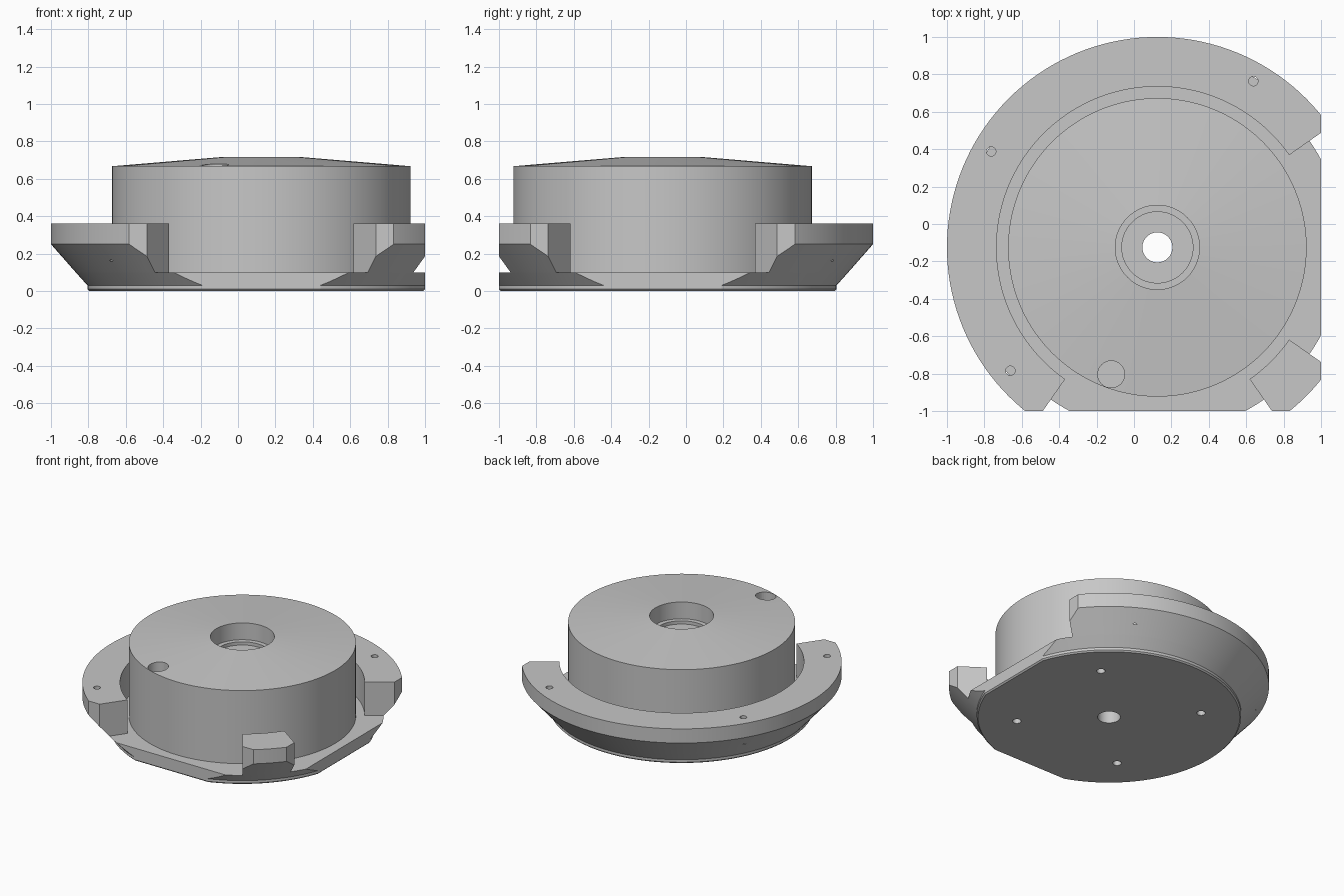
import bpy, bmesh, math
from mathutils import Matrix, Vector

if "Cube" in bpy.data.objects:
    bpy.data.objects.remove(bpy.data.objects["Cube"], do_unlink=True)

CENTRE = Vector((0.125, -0.125, 0))   # axis of the turned parts
UP = Vector((0, 0, 1))

grey = bpy.data.materials.new("machined grey")
grey.use_nodes = True
grey.diffuse_color = (0.57, 0.57, 0.57, 1)
grey.node_tree.nodes["Principled BSDF"].inputs["Base Color"].default_value = grey.diffuse_color


def make_object(name, bm):
    bm.normal_update()
    bmesh.ops.recalc_face_normals(bm, faces=bm.faces)
    if bm.calc_volume(signed=True) < 0:
        bmesh.ops.reverse_faces(bm, faces=bm.faces)
    mesh = bpy.data.meshes.new(name)
    bm.to_mesh(mesh)
    bm.free()
    mesh.materials.append(grey)
    obj = bpy.data.objects.new(name, mesh)
    bpy.context.collection.objects.link(obj)
    return obj


def revolve(name, profile, start=0, end=360):
    """Turn a closed (radius, height) profile about the centre axis."""
    bm = bmesh.new()
    full = end - start == 360
    steps = max(8, round((end - start) / 2.5))
    rings = []
    for i in range(steps if full else steps + 1):
        a = math.radians(start + (end - start) * i / steps)
        rings.append([bm.verts.new(CENTRE + Vector((r * math.cos(a), r * math.sin(a), z)))
                      for r, z in profile])
    n = len(profile)
    for i in range(steps):
        a, b = rings[i], rings[(i + 1) % len(rings)]
        for j in range(n):
            k = (j + 1) % n
            bm.faces.new((a[j], b[j], b[k], a[k]))
    if not full:
        bm.faces.new(rings[0])
        bm.faces.new(rings[-1])
    return make_object(name, bm)


def flat_cutter(outward):
    """Block that trims one side flat, with a small chamfer at the bottom."""
    bm = bmesh.new()
    along = UP.cross(outward)
    outline = [(0.99, -0.1), (0.99, 0), (1, 0.01), (1, 1), (1.6, 1), (1.6, -0.1)]
    ends = [[bm.verts.new(outward * d + UP * z + along * side) for d, z in outline]
            for side in (-2, 2)]
    for end in ends:
        bm.faces.new(end)
    for j in range(len(outline)):
        bm.faces.new((ends[0][j - 1], ends[0][j], ends[1][j], ends[1][j - 1]))
    return make_object("flat_cutter", bm)


def side_cutters():
    return [flat_cutter(Vector((1, 0, 0))), flat_cutter(Vector((0, -1, 0)))]


def hole_cutter(distance, angle, radius, bottom, top):
    a = math.radians(angle)
    place = CENTRE + Vector((distance * math.cos(a), distance * math.sin(a), (bottom + top) / 2))
    bm = bmesh.new()
    bmesh.ops.create_cone(bm, cap_ends=True, segments=32, radius1=radius, radius2=radius,
                          depth=top - bottom, matrix=Matrix.Translation(place))
    return make_object("hole_cutter", bm)


def cut(obj, cutters):
    bpy.context.view_layer.objects.active = obj
    for cutter in cutters:
        mod = obj.modifiers.new("cut", 'BOOLEAN')
        mod.operation, mod.solver, mod.object = 'DIFFERENCE', 'EXACT', cutter
        bpy.ops.object.modifier_apply(modifier=mod.name)
        bpy.data.objects.remove(cutter, do_unlink=True)


# Base plate with bore, two trimmed sides and four blind holes underneath
base = revolve("base_plate", [(0.08, 0), (0.92, 0), (0.93, 0.01), (0.93, 0.03),
                              (0.993, 0.1), (0.08, 0.1)])
cut(base, side_cutters() + [hole_cutter(0.65, a, 0.03, -0.1, 0.07) for a in (45, 135, 225, 315)])

# Raised rim: one long arc with three drilled holes, and a short corner lug
rim_profile = [(0.86, 0.1), (0.993, 0.1), (1.125, 0.25), (1.125, 0.36), (0.86, 0.36)]
rim = revolve("rim_arc", rim_profile, 35, 235)
lug = revolve("corner_lug", rim_profile, 305, 325)
cut(rim, side_cutters() + [hole_cutter(1.026, a, 0.025, 0.16, 0.5) for a in (60, 150, 220)])
cut(lug, side_cutters())

# Drum with shallow conical top, stepped counterbore and one offset hole
drum = revolve("drum", [(0.08, 0.1), (0.798, 0.1), (0.798, 0.667), (0.225, 0.715),
                        (0.225, 0.585), (0.19, 0.585), (0.19, 0.56), (0.08, 0.56)])
cut(drum, [hole_cutter(0.722, 250, 0.072, 0.55, 0.9)])

# Smooth the round walls, keep the machined edges crisp
bpy.ops.object.select_all(action='DESELECT')
for obj in (base, rim, lug, drum):
    obj.select_set(True)
bpy.context.view_layer.objects.active = drum
bpy.ops.object.shade_smooth_by_angle(angle=math.radians(4))
